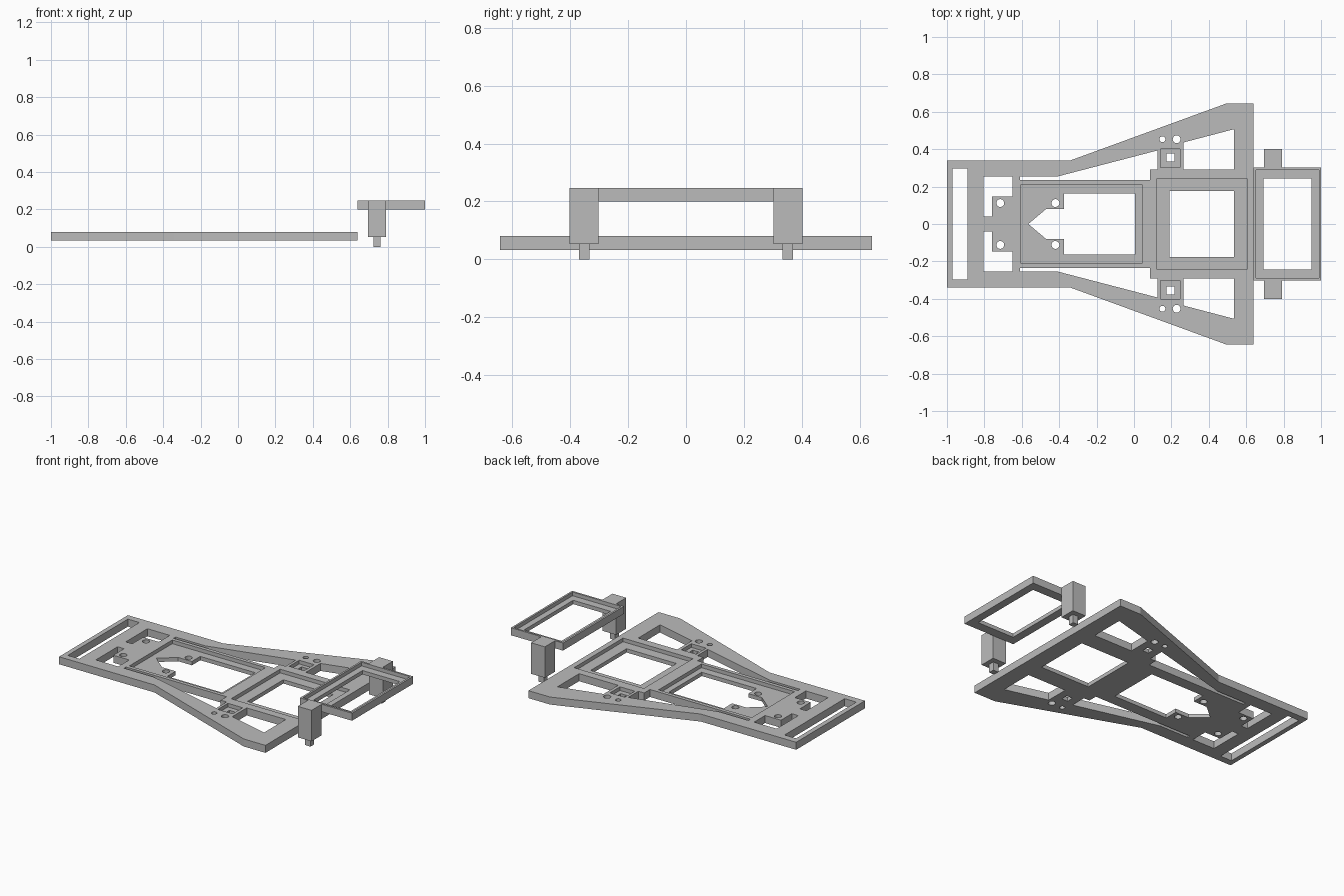
import bpy, bmesh
from math import cos, sin, tau

cube = bpy.data.objects.get("Cube")
if cube:
    bpy.data.objects.remove(cube, do_unlink=True)

grey = bpy.data.materials.new("plain grey")
grey.use_nodes = True
colour = (0.5, 0.5, 0.5, 1)
grey.diffuse_color = colour
grey.node_tree.nodes["Principled BSDF"].inputs["Base Color"].default_value = colour


def rect(x0, x1, y0, y1):
    return [(x0, y0), (x1, y0), (x1, y1), (x0, y1)]


def circle(x, y, r, n=24):
    return [(x + r * cos(tau * i / n), y + r * sin(tau * i / n)) for i in range(n)]


def flip(outline):
    return [(x, -y) for x, y in outline]


def both(outlines):
    return outlines + [flip(o) for o in outlines]


def prisms(name, outlines, z0, z1):
    """One object made of upright prisms with the given outlines."""
    bm = bmesh.new()
    for outline in outlines:
        face = bm.faces.new([bm.verts.new((x, y, z0)) for x, y in outline])
        made = bmesh.ops.extrude_face_region(bm, geom=[face])["geom"]
        for v in made:
            if isinstance(v, bmesh.types.BMVert):
                v.co.z = z1
    bmesh.ops.recalc_face_normals(bm, faces=bm.faces)
    mesh = bpy.data.meshes.new(name)
    bm.to_mesh(mesh)
    bm.free()
    mesh.materials.append(grey)
    obj = bpy.data.objects.new(name, mesh)
    bpy.context.collection.objects.link(obj)
    return obj


def cut(obj, outlines, z0, z1):
    """Cut prisms out of an object and apply the result."""
    cutter = prisms("cutter", outlines, z0, z1)
    cutter.hide_render = True
    mod = obj.modifiers.new("cut", "BOOLEAN")
    mod.operation, mod.solver, mod.object = "DIFFERENCE", "EXACT", cutter
    bpy.context.view_layer.objects.active = obj
    bpy.ops.object.modifier_apply(modifier=mod.name)
    bpy.data.objects.remove(cutter, do_unlink=True)


# Base plate
bottom, top, ledge = 0.033, 0.08, 0.057
side = [(-1, 0.34), (-0.34, 0.34), (0.49, 0.643), (0.64, 0.643)]
plate = prisms("base_plate", [side + flip(side)[::-1]], bottom, top)

# Openings right through the plate, repeated on both sides
tab_gap = [(-0.805, 0.04), (-0.76, 0.04), (-0.76, 0.147), (-0.65, 0.147),
           (-0.65, 0.255), (-0.805, 0.255)]
side_gap = [(-0.61, 0.235), (0.085, 0.235), (0.085, 0.292), (0.125, 0.292),
            (0.125, 0.393), (-0.405, 0.255), (-0.61, 0.255)]
wing_gap = [(0.265, 0.292), (0.535, 0.292), (0.535, 0.507), (0.265, 0.436)]
pin_hole = rect(0.175, 0.217, 0.335, 0.377)
round_holes = [circle(-0.715, 0.112, 0.021), circle(-0.42, 0.112, 0.021),
               circle(0.152, 0.453, 0.016), circle(0.228, 0.453, 0.021)]

# Openings across the middle
notch = [(0.005, 0.163), (-0.375, 0.163), (-0.375, 0.08), (-0.47, 0.08)]
arrow_window = notch + [(-0.565, 0)] + flip(notch)[::-1]
middle = [rect(-0.97, -0.89, -0.297, 0.297), arrow_window,
          rect(0.19, 0.535, -0.177, 0.177)]
cut(plate, both([tab_gap, side_gap, wing_gap, pin_hole] + round_holes) + middle,
    bottom - 0.1, top + 0.1)

# Shallow trays and post sockets
cut(plate, [rect(-0.603, 0.042, -0.212, 0.212), rect(0.122, 0.605, -0.242, 0.242)]
    + both([rect(0.142, 0.245, 0.303, 0.402)]), ledge, top + 0.1)

# Raised frame with a stepped window
low, high = 0.2, 0.247
frame = prisms("raised_frame", [rect(0.64, 1, -0.302, 0.302)], low, high)
cut(frame, [rect(0.692, 0.95, -0.242, 0.242)], low - 0.1, high + 0.1)
cut(frame, [rect(0.652, 0.988, -0.29, 0.29)], 0.224, high + 0.1)

# Posts and their pins
for name, sign in (("left", 1), ("right", -1)):
    post, pin = rect(0.695, 0.79, 0.302, 0.402), rect(0.724, 0.761, 0.334, 0.37)
    if sign > 0:
        prisms(name + "_post", [post], 0.053, high)
        prisms(name + "_post_pin", [pin], 0, 0.053)
    else:
        prisms(name + "_post", [flip(post)], 0.053, high)
        prisms(name + "_post_pin", [flip(pin)], 0, 0.053)
